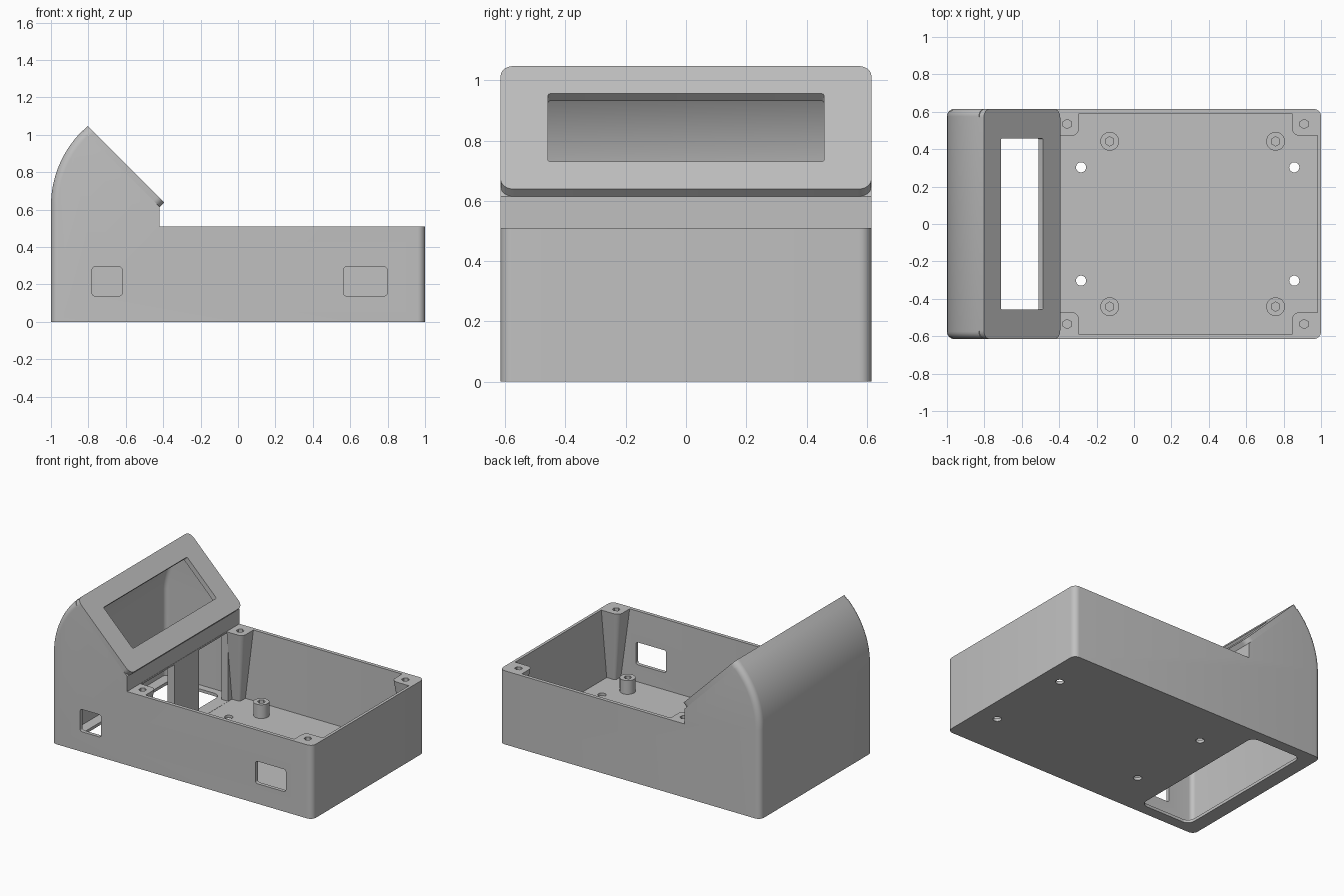
import bpy, bmesh, math
from mathutils import Matrix, Vector

cube = bpy.data.objects.get("Cube")
if cube:
    bpy.data.objects.remove(cube, do_unlink=True)

# Single plastic colour
plastic = bpy.data.materials.new("grey_plastic")
plastic.use_nodes = True
grey = (0.53, 0.53, 0.53, 1)
plastic.diffuse_color = grey
plastic.node_tree.nodes["Principled BSDF"].inputs["Base Color"].default_value = grey

HALF_Y = 0.615
RIM = 0.51
FLOOR = 0.02
WALL = 0.025


def finish(bm, name):
    bmesh.ops.recalc_face_normals(bm, faces=bm.faces)
    mesh = bpy.data.meshes.new(name)
    bm.to_mesh(mesh)
    bm.free()
    mesh.materials.append(plastic)
    obj = bpy.data.objects.new(name, mesh)
    bpy.context.collection.objects.link(obj)
    return obj


def round_edges(bm, edges, radius):
    bmesh.ops.bevel(bm, geom=edges, offset=radius, segments=6, profile=0.5, affect='EDGES')


def rounded_box(name, center, size, radius=0, rot=None):
    """Box whose local z edges are rounded."""
    bm = bmesh.new()
    bmesh.ops.create_cube(bm, size=1)
    bmesh.ops.scale(bm, vec=size, verts=bm.verts)
    if radius:
        uprights = [e for e in bm.edges
                    if abs(e.verts[0].co.z - e.verts[1].co.z) > size[2] / 2]
        round_edges(bm, uprights, radius)
    m = Matrix.Translation(center)
    bm.transform(m @ rot if rot else m)
    return finish(bm, name)


def cylinder(name, x, y, z0, z1, radius, sides=32):
    bm = bmesh.new()
    bmesh.ops.create_cone(bm, cap_ends=True, segments=sides, radius1=radius, radius2=radius,
                          depth=z1 - z0, matrix=Matrix.Translation((x, y, (z0 + z1) / 2)))
    return finish(bm, name)


def side_profile(name, points, half_y, radius):
    """Side outline extruded across y, with rounded end corners."""
    bm = bmesh.new()
    face = bm.faces.new([bm.verts.new((x, -half_y, z)) for x, z in points])
    ext = bmesh.ops.extrude_face_region(bm, geom=[face])
    moved = [v for v in ext["geom"] if isinstance(v, bmesh.types.BMVert)]
    bmesh.ops.translate(bm, vec=(0, 2 * half_y, 0), verts=moved)
    ends = []
    for e in bm.edges:
        a, b = (v.co for v in e.verts)
        mid = (a.x + b.x) / 2
        if abs(a.y - b.y) < 1e-4 and (mid < -0.75 or mid > 0.99):
            ends.append(e)
    round_edges(bm, ends, radius)
    return finish(bm, name)


def hood_arc(radius, plane):
    """Curved back, from the slanted plane x + z = plane down to vertical."""
    cx, cz = -0.4375, 0.62
    top = math.pi / 4 + math.acos((plane - cx - cz) / (math.sqrt(2) * radius))
    steps = 20
    angles = [top + (math.pi - top) * i / steps for i in range(steps + 1)]
    return [(cx + radius * math.cos(a), cz + radius * math.sin(a)) for a in angles]


def cut(obj, cutters):
    for c in cutters:
        mod = obj.modifiers.new("cut", 'BOOLEAN')
        mod.operation = 'DIFFERENCE'
        mod.solver = 'EXACT'
        mod.object = c
        bpy.context.view_layer.objects.active = obj
        bpy.ops.object.modifier_apply(modifier=mod.name)
        bpy.data.objects.remove(c, do_unlink=True)


# Case with hood
back = 0.195
case = side_profile("case", [(-1, 0), (1, 0), (1, RIM), (-0.42, RIM), (-0.42, 0.615)]
                    + hood_arc(0.5625, back), HALF_Y, 0.04)
hood_space = side_profile("hood_space", [(-0.97, FLOOR), (-0.47, FLOOR), (-0.47, 0.68)]
                          + hood_arc(0.5325, back + 0.015), HALF_Y - WALL, 0.03)
tray_space = rounded_box("tray_space", (0.281, 0, 0.52),
                         (1.398, 2 * (HALF_Y - WALL), 1), 0.015)
case_cutters = [hood_space, tray_space]

# Floor opening below the hood
case_cutters.append(rounded_box("floor_opening", (-0.705, 0, 0), (0.39, 1.08, 0.1), 0.05))

# Cable passages through the partition
for y0, y1 in ((-0.49, -0.1), (0.17, 0.49)):
    case_cutters.append(rounded_box("passage", (-0.445, (y0 + y1) / 2, 0.26),
                                    (0.08, y1 - y0, 0.478)))

# Connector windows in the front wall
upright = Matrix.Rotation(math.pi / 2, 4, 'X')
for x0, x1 in ((-0.78, -0.62), (0.565, 0.797)):
    case_cutters.append(rounded_box("connector_window", ((x0 + x1) / 2, -HALF_Y, 0.216),
                                    (x1 - x0, 0.155, 0.1), 0.015, upright))

# Mounting holes in the floor
for x in (-0.283, 0.857):
    for y in (-0.303, 0.303):
        case_cutters.append(cylinder("floor_hole", x, y, -0.1, 0.1, 0.027))
cut(case, case_cutters)
parts = [case]

# Slanted bezel with display opening
tilt = Matrix.Rotation(math.pi / 4, 4, 'Y')
bezel_at = Vector((-0.611, 0, 0.8305))
bezel = rounded_box("display_bezel", bezel_at, (0.578, 2 * HALF_Y, 0.035), 0.045, tilt)
cut(bezel, [rounded_box("display_opening", bezel_at, (0.318, 0.915, 0.2), 0.008, tilt)])
parts.append(bezel)

# Board standoffs
for x in (-0.13, 0.757):
    for y in (-0.442, 0.442):
        post = cylinder("board_standoff", x, y, FLOOR - 0.005, 0.115, 0.05)
        cut(post, [cylinder("screw_hole", x, y, 0.04, 0.2, 0.025, 6)])
        parts.append(post)


def corner_post(x_wall, x_in, side, x_hole):
    """Tapered lid post hugging a tray corner."""
    y_wall, y_in = side * (HALF_Y - WALL), side * 0.472
    bm = bmesh.new()
    bmesh.ops.create_cube(bm, size=1)
    inner = []
    for e in bm.edges:
        a, b = (v.co for v in e.verts)
        if abs(a.z - b.z) > 0.5 and a.x > 0 and a.y > 0:
            inner.append(e)
    bmesh.ops.bevel(bm, geom=inner, offset=0.3, segments=5, profile=0.5, affect='EDGES')
    for v in bm.verts:
        size = 1 if v.co.z > 0 else 0.5
        v.co = (x_wall + (x_in - x_wall) * (v.co.x + 0.5) * size,
                y_wall + (y_in - y_wall) * (v.co.y + 0.5) * size,
                RIM if v.co.z > 0 else FLOOR)
    post = finish(bm, "corner_post")
    cut(post, [cylinder("screw_hole", x_hole, side * 0.535, 0.35, 0.6, 0.025, 6)])
    parts.append(post)


for side in (-1, 1):
    corner_post(-0.418, -0.295, side, -0.357)
    corner_post(0.98, 0.845, side, 0.91)

# Smooth rounded areas, keep hard edges crisp
for obj in parts:
    bpy.ops.object.select_all(action='DESELECT')
    obj.select_set(True)
    bpy.context.view_layer.objects.active = obj
    bpy.ops.object.shade_smooth_by_angle(angle=math.radians(30))
